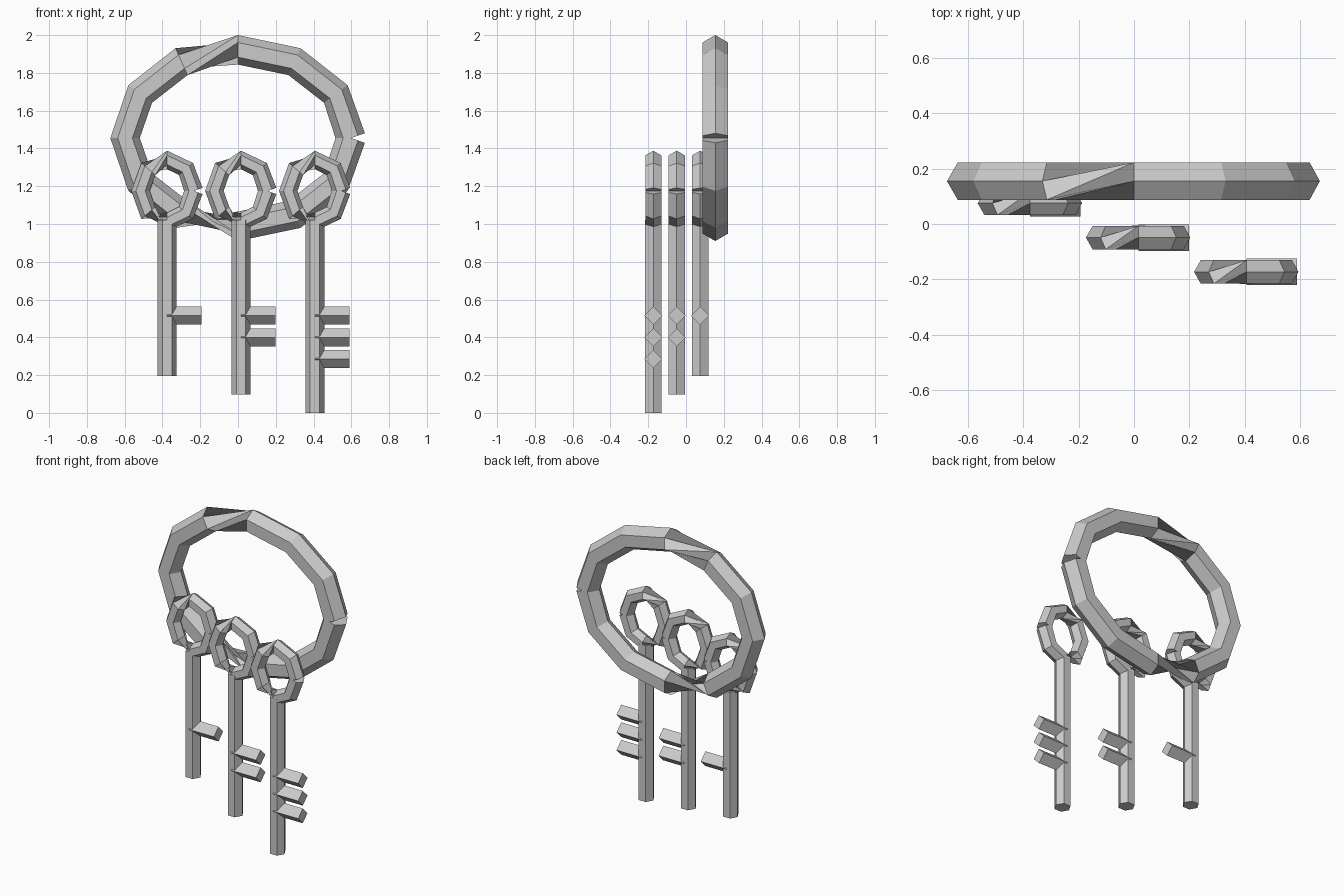
import bpy, bmesh
from math import sin, cos, pi, radians
from mathutils import Vector

if "Cube" in bpy.data.objects:
    bpy.data.objects.remove(bpy.data.objects["Cube"])


def tube(name, path, radius, sides, twists=None):
    """Capped faceted tube along a path lying in a plane of constant y."""
    pts = [Vector(p) for p in path]
    bm = bmesh.new()
    rings = []
    for i, p in enumerate(pts):
        t = (pts[min(i + 1, len(pts) - 1)] - pts[max(i - 1, 0)]).normalized()
        side = Vector((0, -1, 0))
        out = Vector((t.z, 0, -t.x))
        tw = twists[i] if twists else 0
        ring = []
        for k in range(sides):
            a = 2 * pi * k / sides + tw
            ring.append(bm.verts.new(p + radius * (out * cos(a) + side * sin(a))))
        rings.append(ring)
    for a, b in zip(rings, rings[1:]):
        for k in range(sides):
            j = (k + 1) % sides
            bm.faces.new((a[k], a[j], b[j], b[k]))
    bm.faces.new(rings[0])
    bm.faces.new(rings[-1][::-1])
    bmesh.ops.recalc_face_normals(bm, faces=bm.faces)
    mesh = bpy.data.meshes.new(name)
    bm.to_mesh(mesh)
    bm.free()
    obj = bpy.data.objects.new(name, mesh)
    bpy.context.collection.objects.link(obj)
    return obj


def oval_loop(name, x, y, z, rx, rz, segments, radius):
    """Oval split loop, its section twisted after the top and back before the bottom."""
    angles = [2 * pi * i / segments for i in range(segments + 1)]
    path = [(x + rx * cos(a), y, z + rz * sin(a)) for a in angles]
    twists = [radians(120) if pi / 2 + 0.01 < a < 1.5 * pi - 0.01 else 0
              for a in angles]
    return tube(name, path, radius, 6, twists)


# Large ring
oval_loop("key_ring", 0, 0.155, 1.455, 0.598, 0.467, 12, 0.078)

# Three keys, each one longer and with one more tooth
for n in range(3):
    x = -0.375 + 0.391 * n
    y = 0.075 - 0.124 * n
    tag = f"key_{n + 1}"
    oval_loop(tag + "_bow", x, y, 1.175, 0.141, 0.164, 8, 0.049)
    tube(tag + "_shaft", [(x, y, 0.196 - 0.098 * n), (x, y, 1.02)], 0.05, 6)
    for k in range(n + 1):
        z = 0.515 - 0.115 * k
        tube(f"{tag}_tooth_{k + 1}", [(x, y, z), (x + 0.182, y, z)], 0.048, 4)
